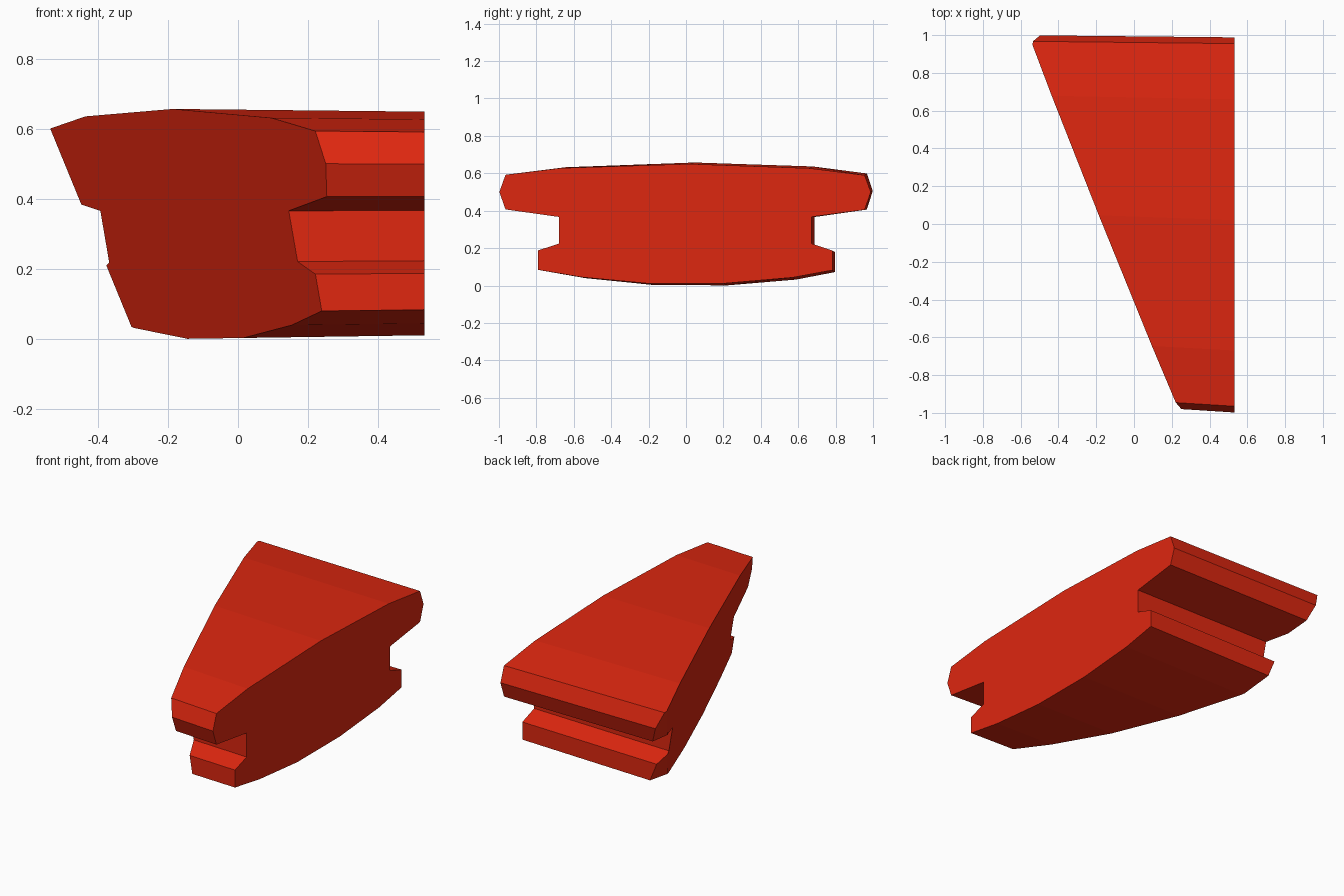
import bpy
import bmesh
from mathutils import Vector

cube = bpy.data.objects.get("Cube")
if cube:
    bpy.data.objects.remove(cube, do_unlink=True)

# Flat red colour
red = bpy.data.materials.new("red")
red.use_nodes = True
colour = (0.73, 0.02, 0.005, 1)
red.diffuse_color = colour
red.node_tree.nodes["Principled BSDF"].inputs["Base Color"].default_value = colour

# Grooved cross-section as (y, z), running from the front tip over the top
profile = [
    (-0.998, 0.50), (-0.965, 0.592), (-0.67, 0.628), (0.02, 0.65),
    (0.66, 0.627), (0.955, 0.59), (0.988, 0.50), (0.955, 0.405),
    (0.67, 0.367), (0.67, 0.225), (0.782, 0.187), (0.782, 0.082),
    (0.57, 0.043), (0.20, 0.011), (-0.20, 0.011), (-0.56, 0.045),
    (-0.79, 0.084), (-0.79, 0.188), (-0.68, 0.224), (-0.68, 0.367),
    (-0.965, 0.407),
]
END_X = 0.533
FAR_X = -0.8


def section(bm, x):
    """One ring of the bar, drifting slightly as it leaves the flat end."""
    d = END_X - x
    return [bm.verts.new((x, y + d * (0.037 - 0.027 * y),
                          z + d * (0.04 * (z - 0.33) - 0.002)))
            for y, z in profile]


def slice_off(bm, point, normal):
    """Cut away everything in front of the plane and cap the opening."""
    geom = bm.verts[:] + bm.edges[:] + bm.faces[:]
    bmesh.ops.bisect_plane(bm, geom=geom, plane_co=point, plane_no=normal,
                           clear_outer=True)
    rim = [e for e in bm.edges if e.is_boundary]
    bmesh.ops.edgeloop_fill(bm, edges=rim)


# Grooved bar
bm = bmesh.new()
near, far = section(bm, END_X), section(bm, FAR_X)
n = len(profile)
for i in range(n):
    j = (i + 1) % n
    bm.faces.new((near[i], near[j], far[j], far[i]))
bm.faces.new(near)
bm.faces.new(far)
bmesh.ops.recalc_face_normals(bm, faces=bm.faces[:])

# Slanted end, then the trimmed back corners
slice_off(bm, Vector((-0.056, 0, 0)), Vector((-1, -0.4, -0.17)))
slice_off(bm, Vector((-0.29, 0, 0)), Vector((-1, 0, -0.41)))
bmesh.ops.recalc_face_normals(bm, faces=bm.faces[:])

mesh = bpy.data.meshes.new("grooved_wedge")
bm.to_mesh(mesh)
bm.free()
mesh.materials.append(red)
wedge = bpy.data.objects.new("grooved_wedge", mesh)
bpy.context.collection.objects.link(wedge)
